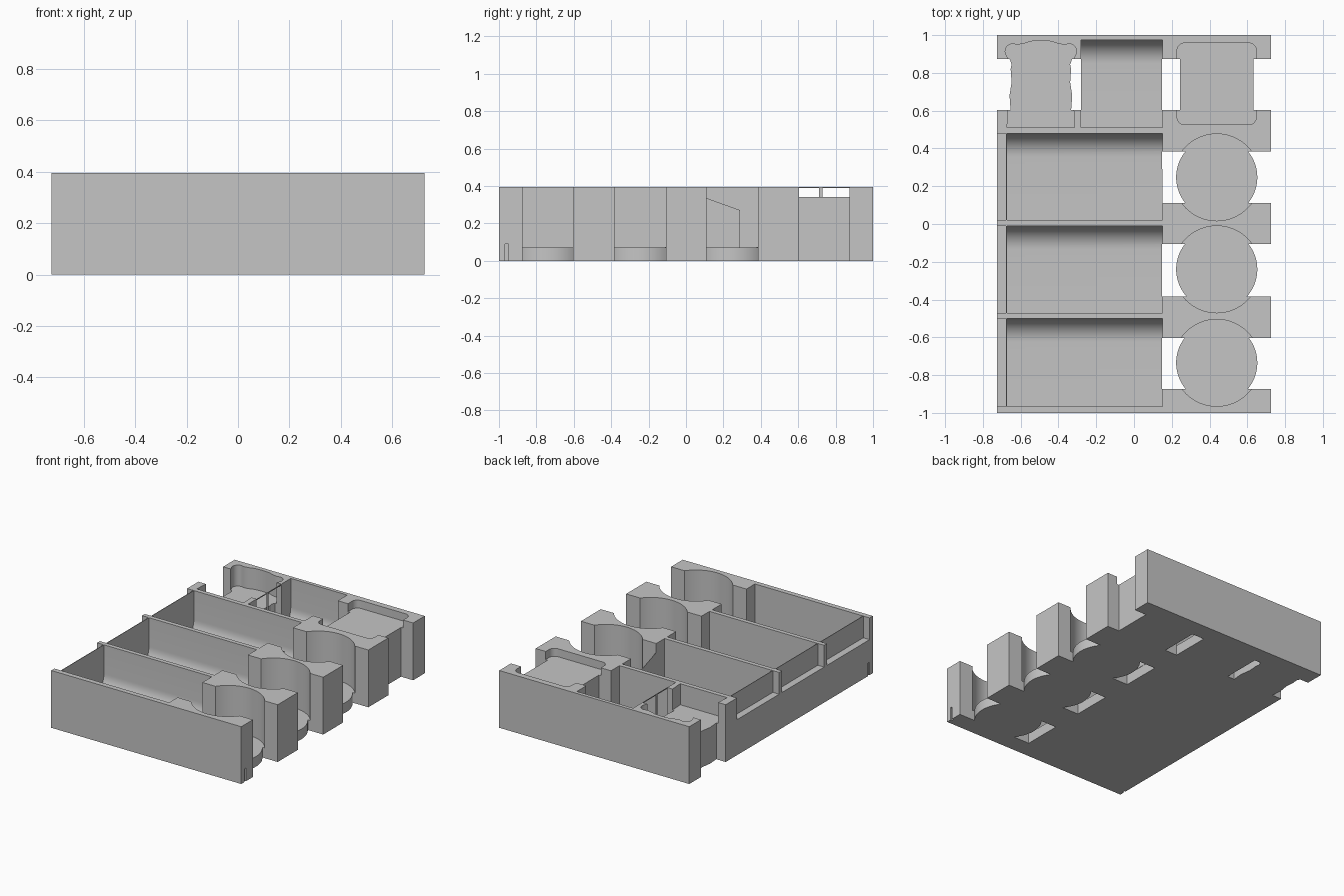
import bpy, bmesh, math

if "Cube" in bpy.data.objects:
    bpy.data.objects.remove(bpy.data.objects["Cube"])

TOP = 0.395
FLOOR = 0.07

grey = bpy.data.materials.new("plain grey")
grey.diffuse_color = (0.56, 0.56, 0.56, 1)
grey.use_nodes = True
grey.node_tree.nodes["Principled BSDF"].inputs["Base Color"].default_value = grey.diffuse_color


def loft(name, rings):
    """Closed solid from a stack of matching 3D rings."""
    bm = bmesh.new()
    vs = [[bm.verts.new(p) for p in ring] for ring in rings]
    n = len(vs[0])
    for a, b in zip(vs, vs[1:]):
        for i in range(n):
            j = (i + 1) % n
            bm.faces.new((a[i], a[j], b[j], b[i]))
    bm.faces.new(vs[0][::-1])
    bm.faces.new(vs[-1])
    bmesh.ops.recalc_face_normals(bm, faces=bm.faces)
    me = bpy.data.meshes.new(name)
    bm.to_mesh(me)
    bm.free()
    ob = bpy.data.objects.new(name, me)
    bpy.context.collection.objects.link(ob)
    me.materials.append(grey)
    return ob


def prism(name, outline, z0, z1):
    return loft(name, [[(x, y, z) for x, y in outline] for z in (z0, z1)])


def box(name, x0, x1, y0, y1, z0, z1):
    return prism(name, [(x0, y0), (x1, y0), (x1, y1), (x0, y1)], z0, z1)


def side_plate(name, x0, x1, profile):
    """Extrude a (y, z) profile along x."""
    return loft(name, [[(x, y, z) for y, z in profile] for x in (x0, x1)])


def circle(cx, cy, r, n=64):
    return [(cx + r * math.cos(2 * math.pi * i / n),
             cy + r * math.sin(2 * math.pi * i / n)) for i in range(n)]


def rounded(x0, x1, y0, y1, r):
    pts = []
    for cx, cy, a in ((x1 - r, y1 - r, 0), (x0 + r, y1 - r, 90),
                      (x0 + r, y0 + r, 180), (x1 - r, y0 + r, 270)):
        for k in range(7):
            t = math.radians(a + 15 * k)
            pts.append((cx + r * math.cos(t), cy + r * math.sin(t)))
    return pts


def scoop(name, x0, x1, y0, y1, r=0.125):
    """Card tray cutter: flat floor that curves up into the rear wall."""
    prof = [(y0, 0.5), (y0, FLOOR)]
    for k in range(13):
        t = math.radians(7.5 * k)
        prof.append((y1 - r + r * math.sin(t), FLOOR + r - r * math.cos(t)))
    prof.append((y1, 0.5))
    return side_plate(name, x0, x1, prof)


def token(grow):
    """Wavy token outline with two shoulders and a domed top."""
    half = [(0.165, 0.525), (0.16, 0.6), (0.166, 0.68), (0.155, 0.75),
            (0.16, 0.82), (0.155, 0.845)]
    half += [(0.135 + 0.04 * math.cos(math.radians(a)),
              0.9 + 0.04 * math.sin(math.radians(a))) for a in range(-40, 121, 20)]
    half += [(0.08, 0.94), (0.04, 0.953)]
    half = [(x + grow, y + grow * (1 if y > 0.8 else -1 if y < 0.55 else 0))
            for x, y in half]
    pts = half + [(0, 0.957 + grow)] + [(-x, y) for x, y in half[::-1]]
    return [(x - 0.493, y) for x, y in pts]


tray = box("organizer_tray", -0.725, 0.725, -1, 1, 0, TOP)


def combine(op, cutter):
    m = tray.modifiers.new(op, 'BOOLEAN')
    m.operation = op
    m.solver = 'EXACT'
    m.object = cutter
    bpy.context.view_layer.objects.active = tray
    bpy.ops.object.modifier_apply(modifier=m.name)
    bpy.data.objects.remove(cutter)


def cut(cutter):
    combine('DIFFERENCE', cutter)


# three rows: long card tray, thin side wall above an outer ledge,
# open finger slot and round token well
for y0, y1, s0, s1, cy in ((-0.965, -0.5, -0.873, -0.603, -0.735),
                           (-0.47, -0.01, -0.383, -0.107, -0.24),
                           (0.02, 0.48, 0.11, 0.385, 0.247)):
    cut(scoop("card_cut", -0.673, 0.15, y0, y1))
    cut(box("ledge_cut", -0.8, -0.677, y0, y1, 0.245, 0.5))
    cut(box("slot_cut", 0.149, 0.8, s0, s1, -0.1, 0.5))
    combine('UNION', prism("round_pad", circle(0.438, cy, 0.215), 0, FLOOR + 0.02))
    cut(prism("round_cut", circle(0.438, cy, 0.23), FLOOR, 0.5))

# back row: card tray between two token platforms with finger slots
cut(box("slot_cut", 0.149, 0.8, 0.603, 0.873, -0.1, 0.5))
cut(box("slot_cut", -0.8, -0.279, 0.603, 0.873, -0.1, 0.5))
cut(scoop("card_cut", -0.28, 0.15, 0.51, 0.975))
combine('UNION', prism("square_pad", rounded(0.243, 0.633, 0.54, 0.943, 0.03), 0, 0.36))
cut(prism("square_cut", rounded(0.228, 0.648, 0.526, 0.958, 0.04), 0.34, 0.5))
combine('UNION', prism("token_pad", token(0), 0, 0.27))
cut(prism("token_cut", token(0.014), 0.25, 0.5))

# small grooves at the front corners
for s in (-1, 1):
    xa, xb = sorted((s * 0.715, s * 0.8))
    cut(box("groove_cut", xa, xb, -0.967, -0.95, -0.1, 0.09))

# thin partial wall beside the third slot, thin rail beside the wavy token
side_plate("slot_wall", 0.148, 0.151,
           [(0.11, FLOOR), (0.29, FLOOR), (0.29, 0.27), (0.11, 0.335)])
side_plate("token_rail", -0.281, -0.278,
           [(0.603, TOP), (0.603, 0.388), (0.71, 0.388), (0.71, FLOOR),
            (0.73, FLOOR), (0.73, 0.388), (0.873, 0.388), (0.873, TOP)])

bpy.ops.object.select_all(action='DESELECT')
tray.select_set(True)
bpy.context.view_layer.objects.active = tray
bpy.ops.object.shade_smooth_by_angle(angle=math.radians(30))
